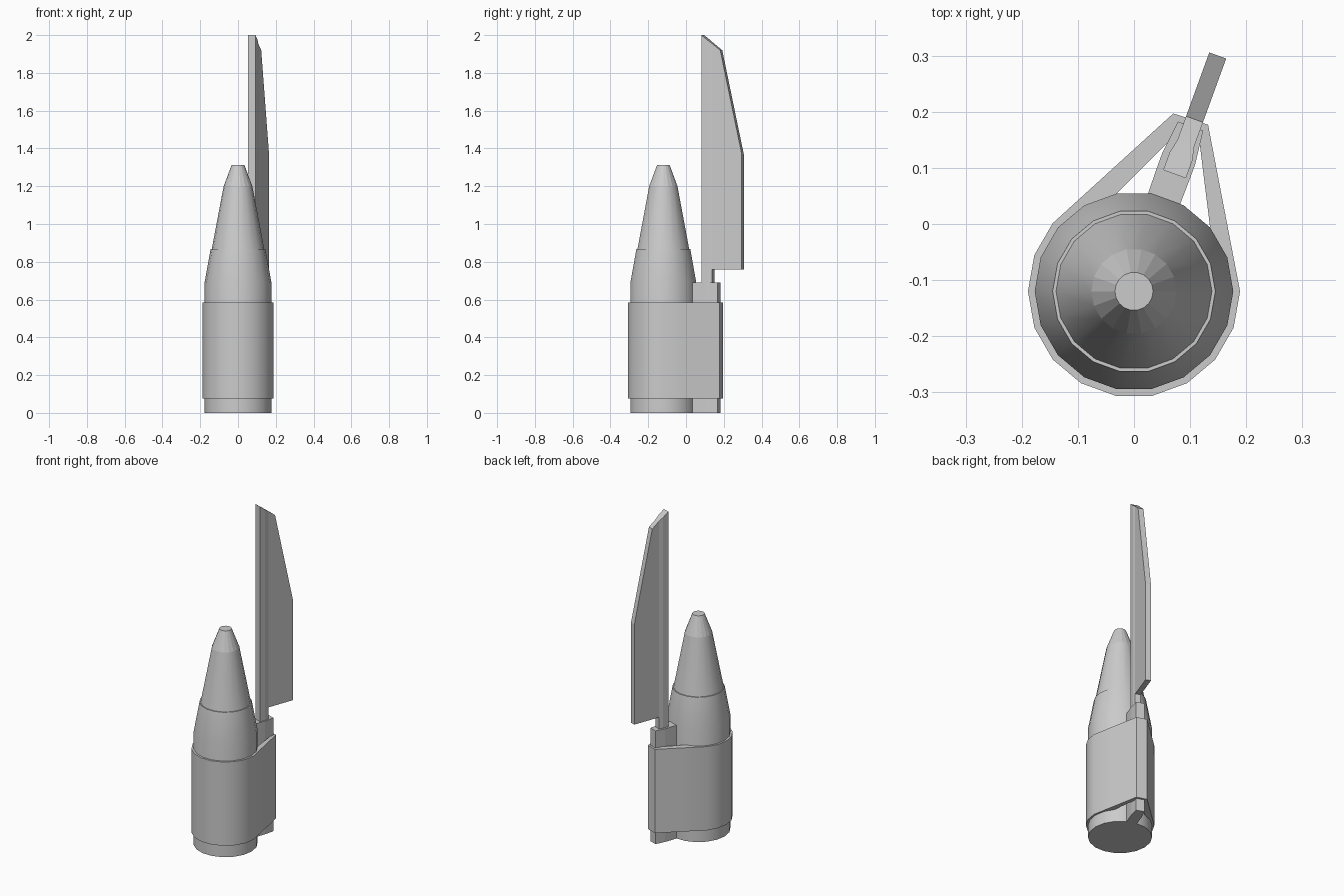
import bpy
import bmesh
from math import cos, sin, radians
from mathutils import Vector

if "Cube" in bpy.data.objects:
    bpy.data.objects.remove(bpy.data.objects["Cube"])

grey = bpy.data.materials.new("light grey")
grey.use_nodes = True
grey.diffuse_color = (0.6, 0.6, 0.6, 1)
grey.node_tree.nodes["Principled BSDF"].inputs["Base Color"].default_value = grey.diffuse_color

CENTRE = Vector((0, -0.12))   # body axis in plan
SIDES = 18
FIN_ANGLE = 70                # direction of the fin from the body axis


def polar(radius, degrees):
    a = radians(degrees)
    return CENTRE + Vector((cos(a), sin(a))) * radius


def finish(name, bm, smooth=False):
    bmesh.ops.recalc_face_normals(bm, faces=bm.faces)
    mesh = bpy.data.meshes.new(name)
    bm.to_mesh(mesh)
    bm.free()
    mesh.materials.append(grey)
    obj = bpy.data.objects.new(name, mesh)
    bpy.context.collection.objects.link(obj)
    if smooth:
        bpy.ops.object.select_all(action='DESELECT')
        obj.select_set(True)
        bpy.context.view_layer.objects.active = obj
        bpy.ops.object.shade_smooth_by_angle(angle=radians(30))
    return obj


def bridge(bm, loops, closed=False):
    """Join equal rings of vertices with quads."""
    count = len(loops[0])
    pairs = list(zip(loops, loops[1:]))
    if closed:
        pairs.append((loops[-1], loops[0]))
    for a, b in pairs:
        for i in range(count):
            j = (i + 1) % count
            bm.faces.new((a[i], a[j], b[j], b[i]))


def turned(name, profile, smooth):
    """Capped solid of revolution from (radius, height) points."""
    bm = bmesh.new()
    rings = []
    for r, z in profile:
        pts = [polar(r, i * 360 / SIDES) for i in range(SIDES)]
        rings.append([bm.verts.new((p.x, p.y, z)) for p in pts])
    bridge(bm, rings)
    bm.faces.new(rings[0])
    bm.faces.new(rings[-1])
    return finish(name, bm, smooth)


def radial_loft(name, stations, offset):
    """Box sections (distance, half width, bottom, top) along the fin direction."""
    out = polar(1, FIN_ANGLE) - CENTRE
    side = Vector((out.y, -out.x))
    bm = bmesh.new()
    rings = []
    for u, half, low, high in stations:
        ring = []
        for v, z in ((-half, low), (half, low), (half, high), (-half, high)):
            p = CENTRE + out * u + side * (v + offset)
            ring.append(bm.verts.new((p.x, p.y, z)))
        rings.append(ring)
    bridge(bm, rings)
    bm.faces.new(rings[0])
    bm.faces.new(rings[-1])
    return finish(name, bm)


# Round body with a shoulder lip, and a faceted tip
turned("body", [(0.177, 0), (0.177, 0.69), (0.145, 0.867), (0.139, 0.867), (0.076, 1.2)], True)
turned("nose_tip", [(0.076, 1.2), (0.034, 1.312)], False)

# Mounting block beside the body
block = [(0.165, 0.03), (0.22, 0.031), (0.25, 0.031), (0.311, 0.024)]
radial_loft("mounting_block", [(u, w, 0, 0.69) for u, w in block], -0.006)

# Upright spar and the swept fin behind it
radial_loft("fin_spar", [(0.221, 0.0215, 0.6, 2), (0.255, 0.0215, 0.6, 1.974),
                         (0.28, 0.016, 0.6, 1.955)], -0.0035)
radial_loft("fin", [(0.28, 0.016, 0.76, 1.955), (0.325, 0.016, 0.76, 1.92),
                    (0.446, 0.016, 0.76, 1.37)], -0.0035)

# Hollow strap wrapped around the body and block
arc = range(140, 361, 20)
corner_right, corner_left = Vector((0.132, 0.177)), Vector((0.07, 0.197))
outer = [polar(0.189, a) for a in arc]
outer = outer + [outer[-1].lerp(corner_right, 0.4), corner_right,
                 corner_left, corner_left.lerp(outer[0], 0.5)]
inner = [polar(0.17, a) for a in arc]
inner += [polar(0.177, 40), Vector((0.115, 0.16)), Vector((0.08, 0.165)), polar(0.177, 100)]
bm = bmesh.new()
low, high = 0.075, 0.585
loops = [[bm.verts.new((p.x, p.y, z)) for p in pts]
         for pts, z in ((outer, low), (outer, high), (inner, high), (inner, low))]
bridge(bm, loops, closed=True)
finish("strap", bm, True)
